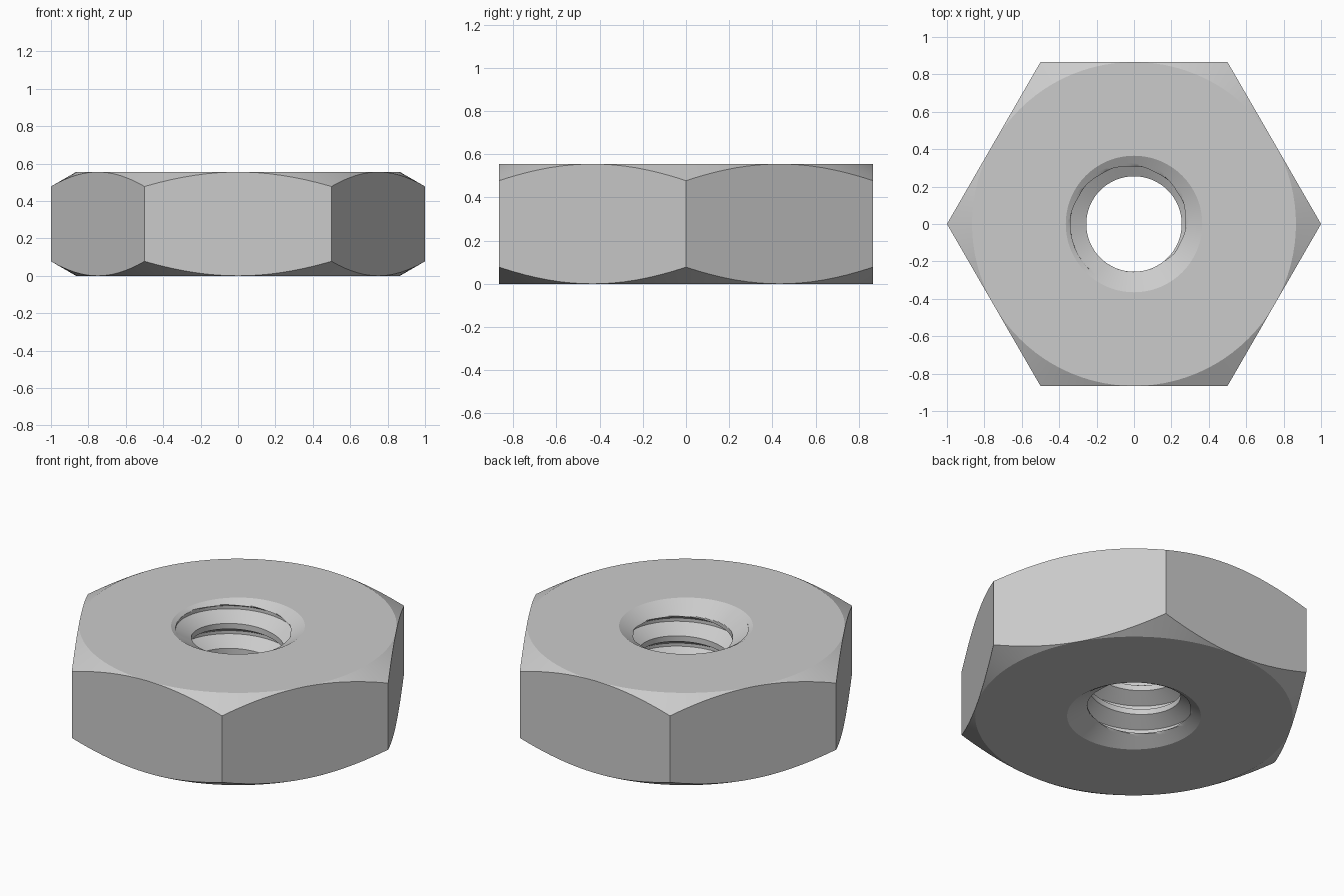
import bpy, bmesh
from math import sin, cos, pi, radians, sqrt

if "Cube" in bpy.data.objects:
    bpy.data.objects.remove(bpy.data.objects["Cube"])

SEG = 96                      # segments around the axis
H = 0.555                     # thickness
FLAT = sqrt(3) / 2            # centre to flat
SLOPE = 0.577                 # 30 degree chamfers
MINOR, MAJOR, RIM = 0.255, 0.34, 0.365
PITCH, STEPS = 0.15, 8

bm = bmesh.new()


def skin(rows):
    """Quads between neighbouring rows of points."""
    rows = [[bm.verts.new(p) for p in row] for row in rows]
    for a, b in zip(rows, rows[1:]):
        for i in range(SEG):
            bm.faces.new((a[i], a[i + 1], b[i + 1], b[i]))


def ring(func):
    """Closed ring; func maps an angle to (radius, height)."""
    pts = []
    for i in range(SEG + 1):
        t = 2 * pi * i / SEG
        r, z = func(t)
        pts.append((r * cos(t), r * sin(t), z))
    return pts


def hex_r(t):
    return FLAT / cos(t % (pi / 3) - pi / 6)


def drop(t):
    return (hex_r(t) - FLAT) * SLOPE


# Outer body: faces, corner chamfers and six flats
skin([ring(lambda t: (RIM, H)),
      ring(lambda t: (FLAT, H)),
      ring(lambda t: (hex_r(t), H - drop(t))),
      ring(lambda t: (hex_r(t), drop(t))),
      ring(lambda t: (FLAT, 0)),
      ring(lambda t: (RIM, 0))])

# Thread profile over one pitch: root flat, flank, crest, flank
rise = (MAJOR - MINOR) * SLOPE
corners = [(-PITCH / 8, MAJOR), (0, MAJOR), (rise, MINOR),
           (PITCH * 7 / 8 - rise, MINOR), (PITCH * 7 / 8, MAJOR)]
profile = []
for (z0, r0), (z1, r1) in zip(corners, corners[1:]):
    for s in range(STEPS):
        f = s / STEPS
        profile.append((z0 + (z1 - z0) * f, r0 + (r1 - r0) * f))

# Threaded bore: right-hand helix opened by a countersink at each end
start = 0.541 - PITCH * 185 / 360


def bore_row(z0, r0):
    def point(t):
        z = min(max(z0 + PITCH * t / (2 * pi), 0), H)
        return max(r0, RIM - min(z, H - z) / SLOPE), z
    return ring(point)


skin([bore_row(start + turn * PITCH + z, r)
      for turn in range(-5, 3) for z, r in profile])

bmesh.ops.remove_doubles(bm, verts=bm.verts, dist=1e-5)
bmesh.ops.recalc_face_normals(bm, faces=bm.faces)
mesh = bpy.data.meshes.new("hex_nut")
bm.to_mesh(mesh)
bm.free()
nut = bpy.data.objects.new("hex_nut", mesh)
bpy.context.collection.objects.link(nut)
bpy.context.view_layer.objects.active = nut
nut.select_set(True)
bpy.ops.object.shade_smooth_by_angle(angle=radians(20))
